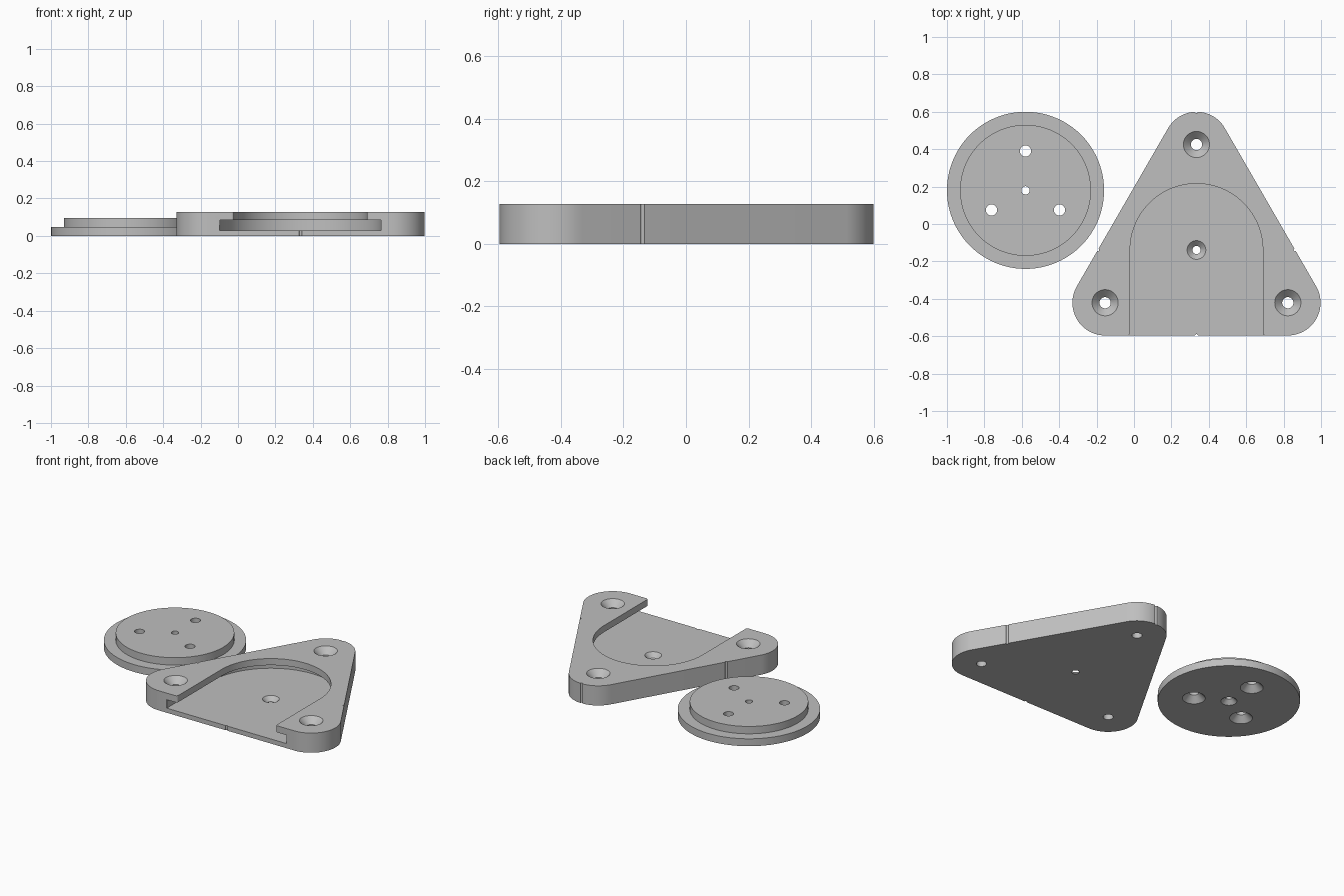
import bpy, bmesh, math
from mathutils import Vector

if "Cube" in bpy.data.objects:
    bpy.data.objects.remove(bpy.data.objects["Cube"])

grey = bpy.data.materials.new("plain_grey")
grey.diffuse_color = (0.52, 0.52, 0.52, 1)
grey.use_nodes = True
grey.node_tree.nodes["Principled BSDF"].inputs["Base Color"].default_value = grey.diffuse_color


def make(name, bm):
    bmesh.ops.remove_doubles(bm, verts=bm.verts, dist=1e-6)
    bmesh.ops.recalc_face_normals(bm, faces=bm.faces)
    me = bpy.data.meshes.new(name)
    bm.to_mesh(me)
    bm.free()
    me.materials.append(grey)
    ob = bpy.data.objects.new(name, me)
    bpy.context.collection.objects.link(ob)
    return ob


def lathe(name, profile, x, y, n=48):
    """Revolve (radius, z) points, starting and ending on the axis."""
    bm = bmesh.new()
    rings = []
    for r, z in profile:
        if r == 0:
            rings.append([bm.verts.new((x, y, z))] * n)
        else:
            rings.append([bm.verts.new((x + r * math.cos(2 * math.pi * i / n),
                                        y + r * math.sin(2 * math.pi * i / n), z))
                          for i in range(n)])
    if profile[0][0] == 0:
        bmesh.ops.delete(bm, geom=[rings[0][0], rings[-1][0]], context='VERTS')
        rings = rings[1:-1]
    for a, b in zip(rings, rings[1:]):
        for i in range(n):
            j = (i + 1) % n
            bm.faces.new((a[i], a[j], b[j], b[i]))
    bm.faces.new(rings[0])
    bm.faces.new(rings[-1])
    return make(name, bm)


def prism(name, outline, z0, z1):
    bm = bmesh.new()
    face = bm.faces.new([bm.verts.new((x, y, z0)) for x, y in outline])
    up = bmesh.ops.extrude_face_region(bm, geom=[face])["geom"]
    bmesh.ops.translate(bm, vec=(0, 0, z1 - z0),
                        verts=[v for v in up if isinstance(v, bmesh.types.BMVert)])
    return make(name, bm)


def arc(cx, cy, r, a0, a1, n):
    return [(cx + r * math.cos(math.radians(a0 + (a1 - a0) * i / n)),
             cy + r * math.sin(math.radians(a0 + (a1 - a0) * i / n))) for i in range(n + 1)]


def cut(ob, cutters):
    for c in cutters:
        m = ob.modifiers.new("cut", 'BOOLEAN')
        m.operation, m.solver, m.object = 'DIFFERENCE', 'EXACT', c
        bpy.context.view_layer.objects.active = ob
        bpy.ops.object.modifier_apply(modifier=m.name)
        bpy.data.objects.remove(c)


def screw_hole(x, y, r, head, face_z, s):
    """Drill with a 45 degree countersink opening at face_z towards s (+1 up, -1 down)."""
    d = head - r
    return lathe("screw_hole_cutter", [(0, face_z - s * 0.3), (r, face_z - s * 0.3),
                 (r, face_z - s * d), (head, face_z), (head + 0.01, face_z + s * 0.01),
                 (0, face_z + s * 0.01)], x, y)


def finish(ob):
    bpy.ops.object.select_all(action='DESELECT')
    ob.select_set(True)
    bpy.context.view_layer.objects.active = ob
    bpy.ops.object.shade_smooth_by_angle(angle=math.radians(25))


# stepped round disc, countersunk from below
dx, dy = -0.58, 0.18
disc = lathe("round_disc", [(0, 0), (0.42, 0), (0.42, 0.048), (0.35, 0.048),
                            (0.35, 0.096), (0, 0.096)], dx, dy, 96)
cut(disc, [screw_hole(dx + 0.21 * math.cos(a), dy + 0.21 * math.sin(a), 0.03, 0.068, 0, -1)
           for a in map(math.radians, (90, 210, 330))]
    + [screw_hole(dx, dy, 0.022, 0.048, 0, -1)])
finish(disc)

# triangular plate with rounded corners
px, py, H, reach = 0.334, -0.139, 0.128, 0.564
corners = [(px + reach * math.cos(a), py + reach * math.sin(a))
           for a in map(math.radians, (90, 210, 330))]
outline = []
for (cx, cy), mid in zip(corners, (90, 210, 330)):
    outline += arc(cx, cy, 0.175, mid - 60, mid + 60, 24)
plate = prism("triangular_plate", outline, 0, H)


# undercut slot open to the front: wide below, narrow above, eased mouth
def slot(r, z0, z1, ease):
    front = py - 0.457
    right = arc(px + r + ease, front + ease, ease, 270, 180, 6)
    left = [(2 * px - x, y) for x, y in reversed(right)]
    pts = ([(px + r + ease, front - 0.05)] + right + arc(px, py, r, 0, 180, 48)
           + left + [(px - r - ease, front - 0.05)])
    return prism("slot_cutter", pts, z0, z1)


cut(plate, [slot(0.43, 0.03, 0.085, 0.004), slot(0.355, 0.08, H + 0.05, 0.014)])

# countersunk corner holes and centre hole
cut(plate, [screw_hole(x, y, 0.03, 0.07, H, 1) for x, y in corners]
    + [screw_hole(px, py, 0.022, 0.05, 0.03, 1)])

# small alignment notches in the rim, in line with the centre
cut(plate, [lathe("notch_cutter", [(0, -0.1), (0.0075, -0.1), (0.0075, 0.3), (0, 0.3)],
                  px + x, py + y, 12)
            for x, y in ((0, -0.457), (0, 0.739), (0.527, 0), (-0.527, 0))])
finish(plate)
